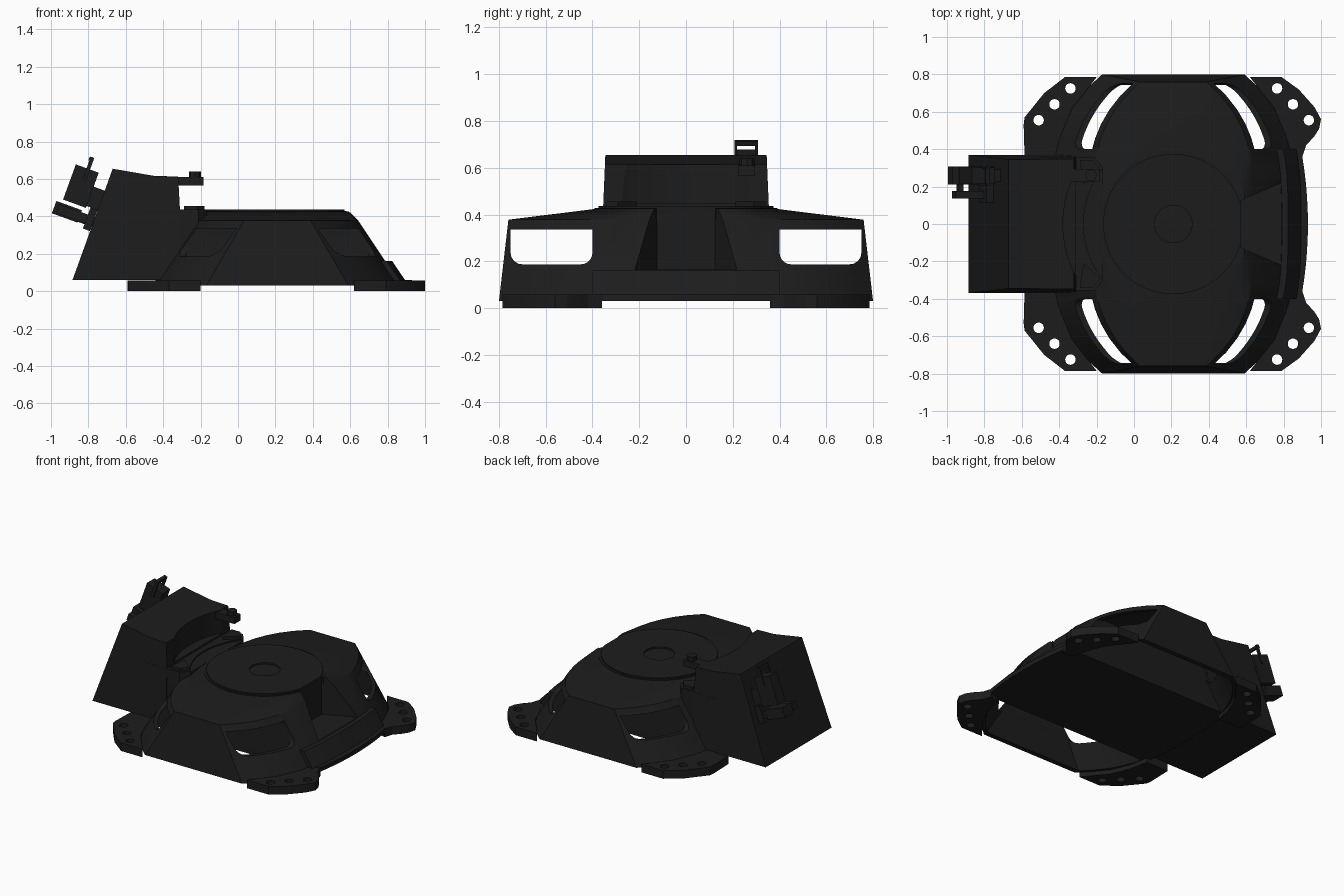
import bpy, bmesh, math
from mathutils import Matrix, Vector

if "Cube" in bpy.data.objects:
    bpy.data.objects.remove(bpy.data.objects["Cube"])

mat = bpy.data.materials.new("dark_metal")
mat.diffuse_color = (0.012, 0.012, 0.012, 1)
mat.use_nodes = True
mat.node_tree.nodes["Principled BSDF"].inputs["Base Color"].default_value = mat.diffuse_color
CX = 0.21                                  # turntable centre


def finish(name, bm):
    bmesh.ops.recalc_face_normals(bm, faces=bm.faces)
    me = bpy.data.meshes.new(name)
    bm.to_mesh(me)
    bm.free()
    me.materials.append(mat)
    ob = bpy.data.objects.new(name, me)
    bpy.context.collection.objects.link(ob)
    return ob


def loft(name, rings):
    bm = bmesh.new()
    vs = [[bm.verts.new(p) for p in r] for r in rings]
    n = len(rings[0])
    for a, b in zip(vs, vs[1:]):
        for i in range(n):
            j = (i + 1) % n
            bm.faces.new((a[i], a[j], b[j], b[i]))
    bm.faces.new(vs[0])
    bm.faces.new(vs[-1])
    return finish(name, bm)


def prism(name, pts, axis, lo, hi):
    f = {"x": lambda u, v, w: (w, u, v), "y": lambda u, v, w: (u, w, v),
         "z": lambda u, v, w: (u, v, w)}[axis]
    return loft(name, [[f(u, v, w) for u, v in pts] for w in (lo, hi)])


def circle(x, y, r, n=24):
    return [(x + r * math.cos(2 * math.pi * i / n), y + r * math.sin(2 * math.pi * i / n)) for i in range(n)]


def cyl(name, x, y, r, lo, hi, n=24):
    return prism(name, circle(x, y, r, n), "z", lo, hi)


def cut(ob, *cutters):
    for c in cutters:
        m = ob.modifiers.new("cut", "BOOLEAN")
        m.operation, m.solver, m.object = "DIFFERENCE", "EXACT", c
        dg = bpy.context.evaluated_depsgraph_get()
        me = bpy.data.meshes.new_from_object(ob.evaluated_get(dg))
        ob.modifiers.clear()
        ob.data = me
        bpy.data.objects.remove(c)


def box(name, c, d, tilt=0.0):
    bm = bmesh.new()
    bmesh.ops.create_cube(bm, size=1, matrix=Matrix.Translation(c)
                          @ Matrix.Rotation(math.radians(tilt), 4, "Y") @ Matrix.Diagonal((*d, 1)))
    return finish(name, bm)


# Horizontal section of the bowed, sloping hull
def section(z, y0=None, y1=None, inset=0.0, sgn=1, n=20):
    t = (z - 0.03) / 0.31
    Y = 0.8 - 0.036 * t
    y0 = -Y if y0 is None else y0
    y1 = Y if y1 is None else y1
    ys = [y0 + (y1 - y0) * i / n for i in range(n + 1)]

    def hw(y):
        return 0.67 - 0.21 * t - (0.29 - 0.03 * t) * abs(y / Y) ** 3.4 - inset
    return [(CX + hw(y), sgn * y, z) for y in ys] + [(CX - hw(y), sgn * y, z) for y in reversed(ys)]


# Hull with raised roof
eave = section(0.378)
crown = [(CX + (x - CX) * 0.9, y * 0.5, 0.425) for x, y, z in eave]
hull = loft("hull", [section(0.03), eave, crown])
for s in (1, -1):
    # hollow side bays, open at the bottom
    cut(hull, loft("bay", [section(z, 0.4, 0.8 - 0.12 * (z - 0.03) - 0.035, 0.035, s, 12) for z in (-0.02, 0.348)]))
    # windows running through both ends
    r, win = 0.05, [(0.75, 0.335), (0.4, 0.335)]
    for cy, a0 in ((0.4 + r, 180), (0.75 - r, 270)):
        win += [(cy + r * math.cos(math.radians(a0 + a)), 0.187 + r + r * math.sin(math.radians(a0 + a)))
                for a in range(0, 91, 18)]
    cut(hull, prism("window", [(s * u, v) for u, v in win], "x", -1, 1.3))

# Flared notch in the front end
cut(hull, prism("notch", [(0.57, -0.125), (0.95, -0.29), (0.95, 0.29), (0.57, 0.125)], "z", 0.165, 0.6))

# Turntable disc with a shallow seat and an outer ring
disc = cyl("turntable", CX, 0, 0.375, 0.35, 0.436, 64)
cut(disc, cyl("seat", CX, 0, 0.1, 0.418, 0.5, 40))
ring = cyl("turntable_ring", CX, 0, 0.392, 0.38, 0.429, 64)
cut(ring, cyl("ring_hole", CX, 0, 0.378, 0.3, 0.5, 64))
for o in (disc, ring):
    cut(o, box("notch_clear", (0.67, 0, 0.4), (0.2, 0.25, 0.5)))

# Skirt and front sill
skirt = loft("skirt", [section(z, -0.4, 0.4, -0.033) for z in (0.03, 0.162)])
cut(skirt, box("skirt_trim", (0, 0, 0.1), (1.5, 2, 1)))
arc = [(0.93 - 0.03 * (y / 0.36) ** 2, y) for y in [-0.37 + 0.074 * i for i in range(11)]]
sill = prism("front_sill", [(0.76, -0.37)] + arc + [(0.76, 0.37)], "z", 0.03, 0.06)

# Four bolted feet
front = [(0.62, 0.785), (0.79, 0.785), (0.88, 0.72), (0.965, 0.625), (1.0, 0.56), (0.99, 0.51), (0.965, 0.47),
         (0.92, 0.42), (0.90, 0.36), (0.83, 0.38), (0.80, 0.5), (0.75, 0.62), (0.67, 0.72)]
rear = [(-0.2, 0.785), (-0.37, 0.785), (-0.48, 0.7), (-0.585, 0.57), (-0.59, 0.53), (-0.585, 0.36),
        (-0.41, 0.36), (-0.38, 0.5), (-0.33, 0.62), (-0.25, 0.72)]
bolts = {"front": [(0.765, 0.725), (0.85, 0.64), (0.935, 0.555)],
         "rear": [(-0.34, 0.725), (-0.425, 0.64), (-0.51, 0.555)]}
for s in (1, -1):
    for nm, pts in (("front", front), ("rear", rear)):
        foot = prism(nm + "_foot", [(x, s * y) for x, y in pts], "z", 0.005 if nm == "x" else 0.0, 0.058)
        cut(foot, *[cyl("bolt_hole", x, s * y, 0.028, -0.1, 0.2, 20) for x, y in bolts[nm]])

# Rear tower, slightly tapered, hollowed around the turntable
prof = [(-0.885, 0.06), (-0.67, 0.655), (-0.45, 0.617), (-0.32, 0.613), (-0.31, 0.43), (-0.31, 0.06)]
tower = loft("rear_tower", [[(x, s * (0.37 - 0.042 * (z - 0.06)), z) for x, z in prof] for s in (1, -1)])
cut(tower, cyl("tower_bowl", CX, 0, 0.59, 0.45, 1, 64))

# Shoulder between tower and turntable
sh = [(-0.5, 0.355), (-0.21, 0.355), (-0.165, 0.3)]
shoulder = prism("shoulder", sh + [(x, -y) for x, y in reversed(sh)], "z", 0.1, 0.437)
cut(shoulder, cyl("shoulder_bowl", CX, 0, 0.48, 0.427, 1, 64))
for s in (1, -1):
    prism("shoulder_wedge", [(x, s * y) for x, y in ((-0.29, 0.34), (-0.22, 0.34), (-0.18, 0.29), (-0.27, 0.21))],
          "z", 0.42, 0.456)

# Sensor arm over the turntable
box("sensor_arm", (-0.3, 0.26, 0.587), (0.23, 0.07, 0.045))
cyl("sensor_knob", -0.23, 0.26, 0.032, 0.57, 0.64, 8)

# Latch on the tilted rear face
T = 20
box("latch_block", (-0.84, 0.26, 0.562), (0.13, 0.085, 0.2), T)
box("latch_base", (-0.77, 0.26, 0.50), (0.2, 0.065, 0.11), T)
for y in (0.213, 0.301):
    box("latch_post", (-0.80, y, 0.655), (0.02, 0.012, 0.13), T)
box("latch_bar", (-0.786, 0.257, 0.706), (0.022, 0.1, 0.02), T)
box("hook_block", (-0.915, 0.26, 0.425), (0.145, 0.095, 0.07), T)
box("hook_stem", (-0.84, 0.26, 0.392), (0.2, 0.06, 0.05), T)
box("hinge_rod", (-0.87, 0.157, 0.408), (0.2, 0.04, 0.05), T)
box("hinge_plate", (-0.79, 0.21, 0.385), (0.04, 0.19, 0.12), T)
box("hinge_pin", (-0.93, 0.2, 0.43), (0.03, 0.12, 0.03), T)

# Smooth only the gently curved walls
for ob in bpy.context.collection.objects:
    ob.select_set(True)
    bpy.context.view_layer.objects.active = ob
bpy.ops.object.shade_smooth_by_angle(angle=math.radians(20))
